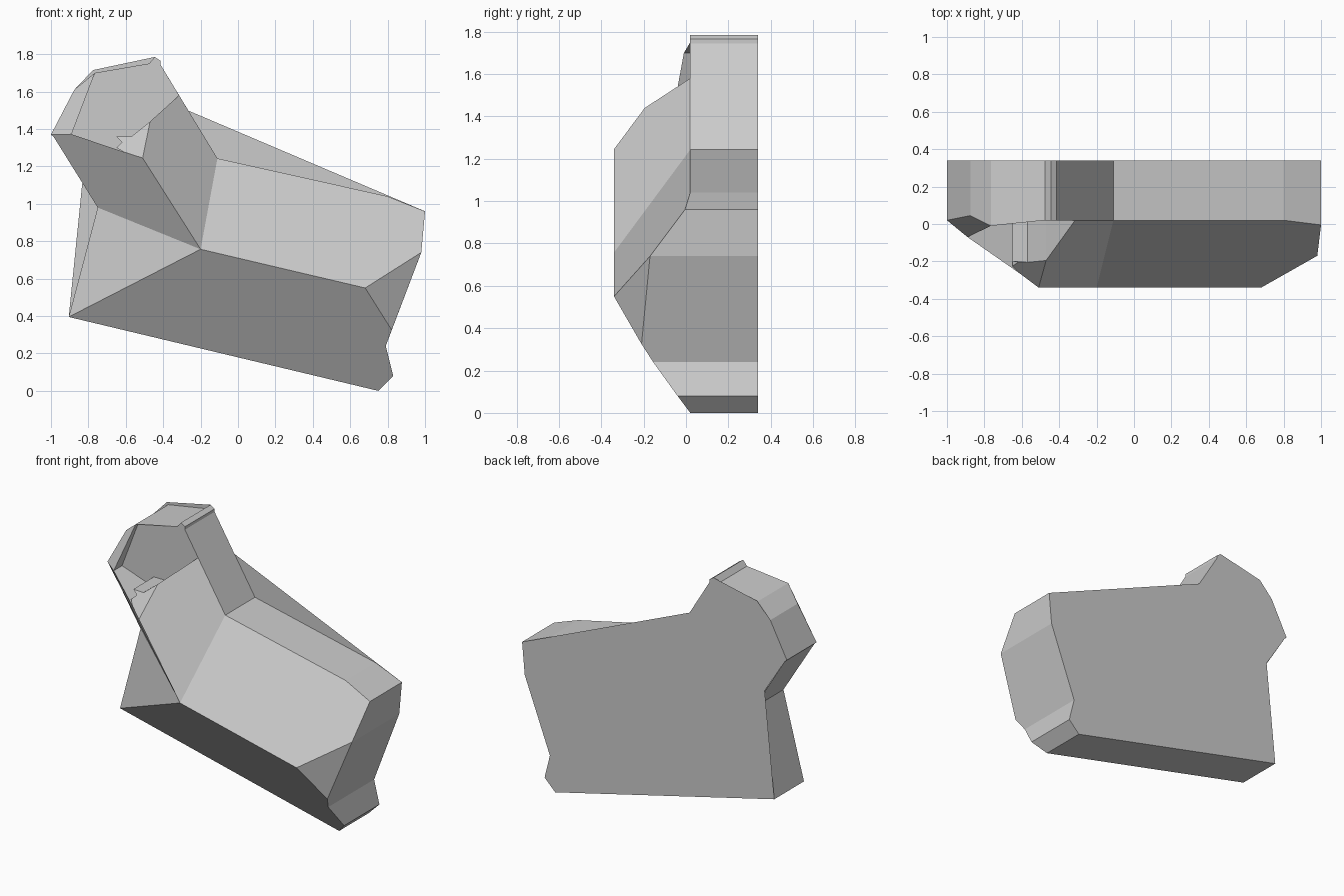
import bpy, bmesh

if "Cube" in bpy.data.objects:
    bpy.data.objects.remove(bpy.data.objects["Cube"])

BACK, MID = 0.34, 0.02

# Outer rim of the block, in order around the silhouette (x, z, y of the front edge)
rim = {
    'P': (-1.0, 1.37, .02), 'p': (-.985, 1.357, .02), 'O': (-.75, .98, .02),
    'N': (-.905, .395, .02), 'M': (.75, 0, .02), 'L': (.83, .08, -.04),
    'K': (.79, .24, -.155), 'J': (.822, .325, -.21), 'I': (.98, .74, -.17),
    'H': (1.0, .96, -.005), 'G': (.8, 1.04, .02), 'F': (-.11, 1.243, .02),
    'E': (-.315, 1.58, .02), 'a': (-.415, 1.745, .02), 'b': (-.415, 1.765, .02),
    'c': (-.445, 1.785, .02), 'd': (-.475, 1.75, .02), 'R': (-.765, 1.70, -.01),
    'S': (-.875, 1.61, .045),
}
# Raised corners on the front
raised = {
    'A': (-.2, .757, -.34), 'B': (.68, .55, -.34), 'C': (-.51, 1.245, -.34),
    'D': (-.47, 1.44, -.195), 'Q': (-.89, 1.372, -.07), 'Y': (-.61, 1.277, -.265),
    'X': (-.65, 1.30, -.225), 'W': (-.62, 1.33, -.205), 'V': (-.65, 1.36, -.2),
    'U': (-.57, 1.36, -.205),
}
pts = {**rim, **raised}

bm = bmesh.new()
front = {k: bm.verts.new((x, y, z)) for k, (x, z, y) in pts.items()}


def copy_at(keys, y):
    return {k: bm.verts.new((pts[k][0], y, pts[k][1])) for k in keys}


def strip(keys, far):
    for k, n in zip(keys, keys[1:]):
        bm.faces.new((front[k], front[n], far[n], far[k]))


# Front facets
for f in ("ABIHGF", "CAFED", "NMLKJBA", "BJI", "ONA", "OACYQPp", "PQRS", "DCYXWVU"):
    bm.faces.new([front[k] for k in f])

# Side walls running to the back
order = list(rim)
strip(order + order[:1], copy_at(order, BACK))

# Recessed head panel and its stepped pocket walls
pocket = "RQYXWVUDE"
inner = copy_at(pocket + "abcd", MID)
strip(pocket[:-1], inner)
bm.faces.new((front['D'], front['E'], inner['D']))
bm.faces.new([inner[k] for k in pocket + "abcd"])

bmesh.ops.recalc_face_normals(bm, faces=bm.faces[:])

# Flat back plate, bridging the hollows at the top and left
outline = [rim[k][:2] for k in "PpNMLKIHabcS"]
outline.insert(2, (-.832, 1.117))
outline.insert(outline.index(rim['a'][:2]), (-.265, 1.498))
outline.insert(-1, (-.775, 1.715))
plate = bm.faces.new([bm.verts.new((x, BACK, z)) for x, z in outline])
plate.normal_update()
if plate.normal.y < 0:
    plate.normal_flip()

mesh = bpy.data.meshes.new("faceted_block")
bm.to_mesh(mesh)
bm.free()
obj = bpy.data.objects.new("faceted_block", mesh)
bpy.context.collection.objects.link(obj)
